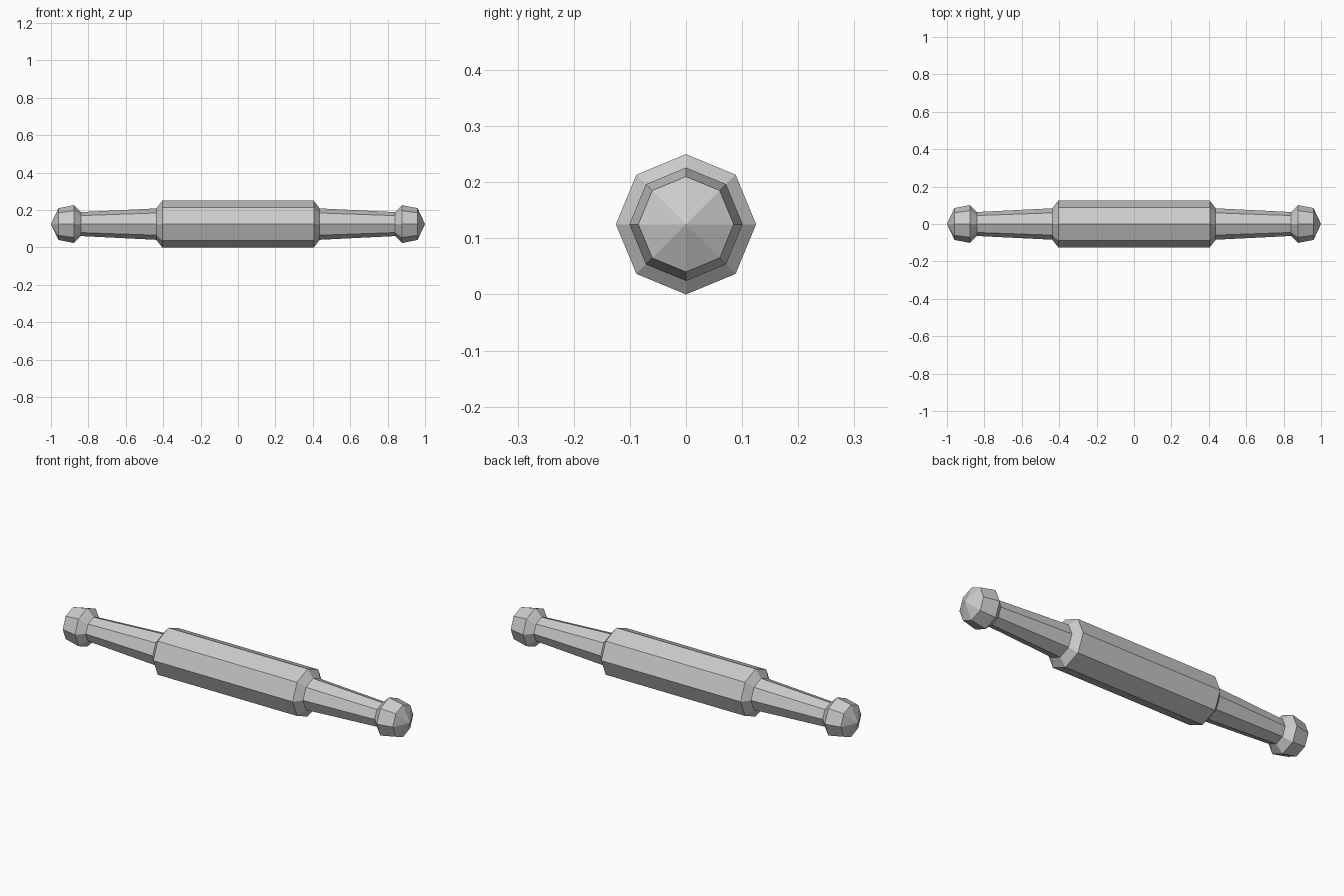
import bpy
import bmesh
from math import cos, sin, tau

cube = bpy.data.objects.get("Cube")
if cube:
    bpy.data.objects.remove(cube, do_unlink=True)

SIDES = 8
AXIS_Z = 0.125

grey = bpy.data.materials.new("plain_grey")
grey.use_nodes = True
grey.diffuse_color = (0.6, 0.6, 0.6, 1)
grey.node_tree.nodes["Principled BSDF"].inputs["Base Color"].default_value = grey.diffuse_color


def lathe(name, profile):
    """Turn (x, radius) points, ordered by rising x, around the long axis."""
    bm = bmesh.new()
    rings = []
    for x, r in profile:
        count = SIDES if r > 0 else 1
        rings.append([bm.verts.new((x, r * cos(tau * i / SIDES), r * sin(tau * i / SIDES)))
                      for i in range(count)])
    for a, b in zip(rings, rings[1:]):
        for i in range(SIDES):
            j = i + 1
            corners = [a[i % len(a)], a[j % len(a)], b[j % len(b)], b[i % len(b)]]
            bm.faces.new(list(dict.fromkeys(corners)))
    mesh = bpy.data.meshes.new(name)
    bm.to_mesh(mesh)
    bm.free()
    mesh.materials.append(grey)
    obj = bpy.data.objects.new(name, mesh)
    obj.location.z = AXIS_Z
    bpy.context.collection.objects.link(obj)


def mirrored(profile):
    return [(-x, r) for x, r in reversed(profile)]


# Central roller with bevelled shoulders
shoulder = [(0.405, 0.125), (0.437, 0.084)]
lathe("roller", mirrored(shoulder) + shoulder)

# Tapered handles and pointed end knobs on both sides
handle = [(0.437, 0.084), (0.84, 0.064)]
knob = [(0.84, 0.064), (0.878, 0.101), (0.96, 0.085), (1.0, 0)]
for part, profile in (("handle", handle), ("knob", knob)):
    lathe("left_" + part, profile)
    lathe("right_" + part, mirrored(profile))
